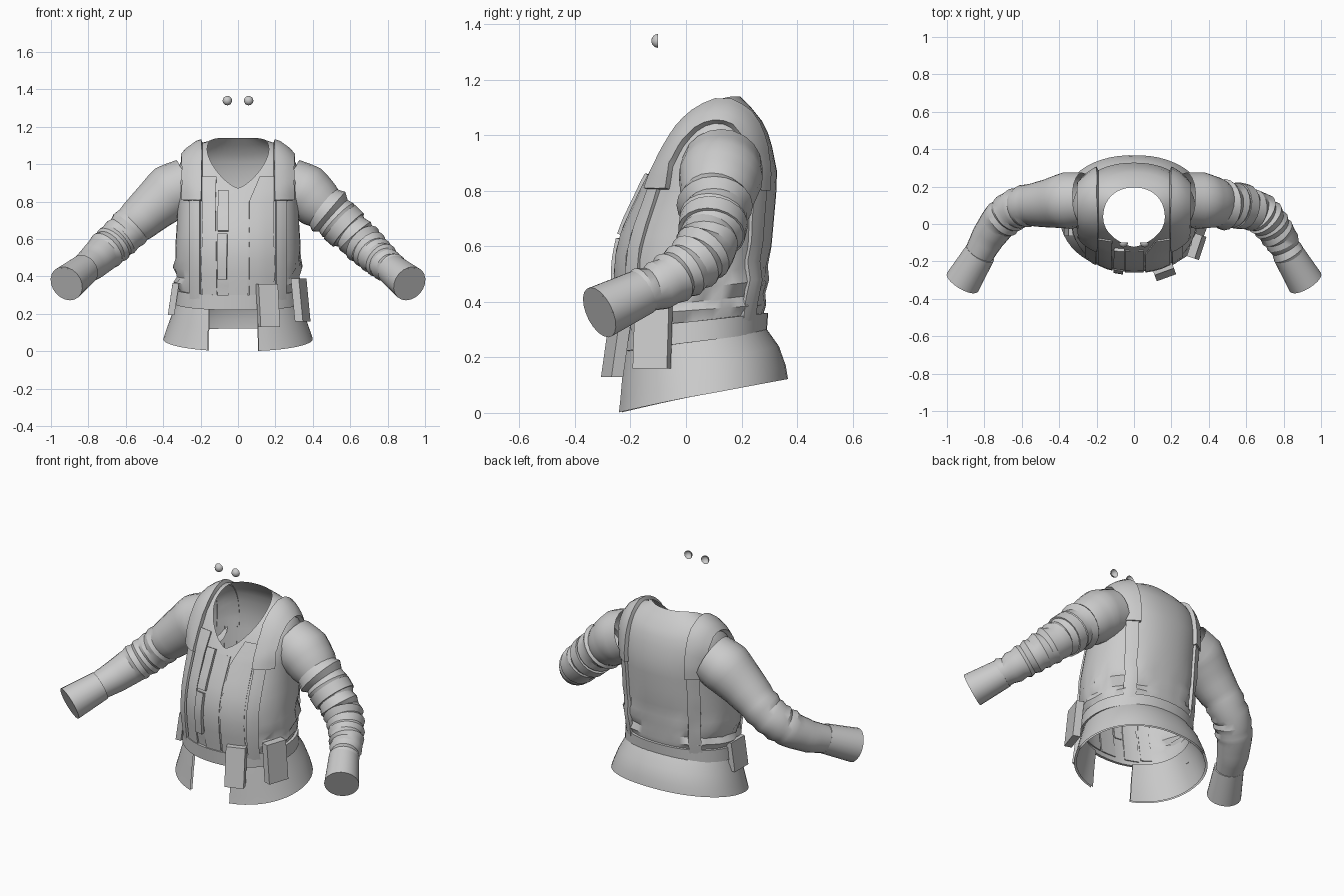
import bpy, bmesh, math, random
from mathutils import Vector
from mathutils.bvhtree import BVHTree

if "Cube" in bpy.data.objects:
    bpy.data.objects.remove(bpy.data.objects["Cube"])

random.seed(4)
cloth = bpy.data.materials.new("grey_cloth")
cloth.diffuse_color = (0.6, 0.6, 0.6, 1)
cloth.use_nodes = True
cloth.node_tree.nodes["Principled BSDF"].inputs["Base Color"].default_value = cloth.diffuse_color


def finish(name, bm, angle=35):
    bmesh.ops.recalc_face_normals(bm, faces=bm.faces[:])
    me = bpy.data.meshes.new(name)
    bm.to_mesh(me)
    me.materials.append(cloth)
    me.shade_smooth()
    me.set_sharp_from_angle(angle=math.radians(angle))
    ob = bpy.data.objects.new(name, me)
    bpy.context.collection.objects.link(ob)
    return bm


def loft(name, rings, closed=True, caps=False, angle=35):
    """Skin a list of equally long point rings."""
    bm = bmesh.new()
    vs = [[bm.verts.new(p) for p in r] for r in rings]
    n = len(rings[0])
    for a, b in zip(vs, vs[1:]):
        for i in range(n if closed else n - 1):
            j = (i + 1) % n
            bm.faces.new((a[i], a[j], b[j], b[i]))
    if caps:
        bm.faces.new(vs[0])
        bm.faces.new(vs[-1])
    return finish(name, bm, angle)


def body_point(ring, t, grow=0.0):
    """Point at angle t on a tilted oval: half width, front y/z, back y/z, side z, front taper."""
    a, yf, zf, yb, zb, zs, taper = ring
    c, s = math.cos(t), math.sin(t)
    p = taper if s < 0 else 0.9
    x = math.copysign(abs(c) ** p, c) * (a + grow)
    sy = math.copysign(abs(s) ** 0.95, s)
    y = (yf + yb) / 2 + sy * ((yb - yf) / 2 + grow)
    z = (zf + zb) / 2 + s * (zb - zf) / 2 + (zs - (zf + zb) / 2) * c * c
    return Vector((x, y, z))


# torso, from the waist up to the slanted V neck
N = 48
waist_low = (.322, -.225, .22, .275, .29, .255, .9)
waist_top = (.315, -.23, .30, .28, .36, .33, .9)
body = [waist_low, waist_top,
        (.338, -.24, .35, .292, .39, .37, .9),
        (.322, -.245, .38, .285, .43, .40, .9),
        (.340, -.25, .43, .30, .48, .45, .9),
        (.330, -.255, .48, .297, .53, .50, .9),
        (.335, -.255, .54, .308, .60, .57, .9),
        (.328, -.24, .62, .317, .70, .66, .9),
        (.325, -.215, .69, .325, .79, .75, .9),
        (.325, -.18, .76, .328, .87, .85, .9),
        (.330, -.152, .82, .31, .96, .94, .9),
        (.310, -.138, .845, .295, 1.01, 1.00, .95),
        (.275, -.13, .86, .275, 1.05, 1.05, 1.05),
        (.220, -.125, .868, .235, 1.10, 1.08, 1.25),
        (.165, -.122, .873, .195, 1.14, 1.08, 1.4)]
rings = []
for k, r in enumerate(body):
    ring = [body_point(r, 2 * math.pi * i / N) for i in range(N)]
    if 2 <= k <= 5:  # waist folds
        for p in ring:
            if abs(p.x) > .2 or p.y > 0:
                p += Vector((math.copysign(1, p.x), .5, 0)) * random.uniform(-.009, .009)
    rings.append(ring)
surface = BVHTree.FromBMesh(loft("jacket_body", rings))

# belt, doubled so that it has thickness
loft("belt", [[body_point(r, 2 * math.pi * i / N, g) for i in range(N)]
              for r, g in ((waist_low, 0), (waist_low, .016), (waist_top, .016), (waist_top, 0))])

# flared skirt with a gap at the front
skirt = [(.400, -.25, .0, .368, .122, .065, .9), (.385, -.245, .05, .36, .17, .11, .9),
         (.36, -.24, .12, .335, .24, .18, .9), (.325, -.228, .225, .285, .31, .265, .9)]


def skirt_ring(r, grow):
    start = -math.pi / 2 + math.asin(.095 / r[0])
    end = 1.5 * math.pi - math.asin(.145 / r[0])
    return [body_point(r, start + (end - start) * i / N, grow) for i in range(N + 1)]


loft("skirt", [skirt_ring(r, 0) for r in skirt] + [skirt_ring(r, -.012) for r in reversed(skirt)],
     closed=False)


# straps and panels laid on the torso
def section(rays, height):
    """Closed cross-section of a band where the rays meet the torso."""
    outer, inner = [], []
    for o, d in rays:
        loc, nor, _, _ = surface.ray_cast(o, d)
        if loc is None:
            return None
        if nor.dot(d) > 0:
            nor = -nor
        outer.append(loc + nor * height)
        inner.append(loc - nor * .006)
    return outer + inner[::-1]


def panel(name, rows, height, side=-1, steps=7):
    """Plate on the front (-1) or back (1); rows are (x0, x1, z)."""
    secs = []
    for a, b in zip(rows, rows[1:]):
        for k in range(steps + 1):
            x0, x1, z = (u + (v - u) * k / steps for u, v in zip(a, b))
            if k == 0 and secs:
                continue
            secs.append(section([(Vector((x0 + (x1 - x0) * i / 3, side * 2, z)),
                                  Vector((0, -side, 0))) for i in range(4)], height))
    loft(name, [s for s in secs if s], caps=True)


def shoulder_pad(name, x0, x1):
    secs = []
    for k in range(25):
        f = math.radians(-2 + 184 * k / 24)
        d = Vector((0, math.cos(f), math.sin(f)))
        secs.append(section([(Vector((x0 + (x1 - x0) * i / 4, .07, .81)) + d * 2, -d)
                             for i in range(5)], .024))
    loft(name, [s for s in secs if s], caps=True)


for s, tag in ((1, "right"), (-1, "left")):
    shoulder_pad(tag + "_shoulder_pad", s * .19, s * .285)
    panel(tag + "_front_strap", [(s * .20, s * .255, .84), (s * .20, s * .25, .26)], .014)
    panel(tag + "_back_strap", [(s * .20, s * .255, .84), (s * .19, s * .245, .33)], .016, side=1)
panel("right_vest_edge", [(.115, .19, .93), (.06, .19, .80), (.06, .19, .25)], .008)
panel("left_vest_edge", [(-.19, -.115, .93), (-.19, -.12, .80), (-.19, -.11, .25)], .008)
panel("placket", [(-.045, .05, .84), (-.05, .05, .25)], .006)
panel("upper_tab", [(-.105, -.05, .855), (-.105, -.05, .64)], .018)
panel("lower_tab", [(-.105, -.055, .625), (-.105, -.06, .385)], .018)


# sleeves
def tube(name, path, s, sides=20, angle=35):
    """Tube along (x, y, z, radius) stations, mirrored by s."""
    pts = [Vector(p[:3]) for p in path]
    out = []
    for i, p in enumerate(path):
        t = (pts[min(i + 1, len(pts) - 1)] - pts[max(i - 1, 0)]).normalized()
        u = t.cross(Vector((0, 0, 1))).normalized()
        v = u.cross(t)
        ring = []
        for k in range(sides):
            w = 2 * math.pi * k / sides
            q = pts[i] + (u * math.cos(w) + v * math.sin(w)) * p[3]
            ring.append(Vector((q.x * s, q.y, q.z)))
        out.append(ring)
    loft(name, out, angle=angle)


arm = [(.27, .13, .89, .145), (.36, .125, .85, .152), (.46, .11, .765, .13), (.56, .10, .675, .112),
       (.65, .075, .59, .106), (.72, .015, .525, .100), (.78, -.07, .47, .090), (.84, -.18, .425, .076)]


def wrinkled(first, last, depth):
    """Add stations, with alternating folds between two of them."""
    out = []
    for i, (a, b) in enumerate(zip(arm, arm[1:])):
        for k in range(4):
            p = [u + (v - u) * k / 4 for u, v in zip(a, b)]
            if first <= i < last:
                p[3] *= 1 + depth * (1 if k % 2 else -.6) * random.uniform(.5, 1)
                p[2] += random.uniform(-.5, .5) * depth * .1
                p[1] += random.uniform(-.5, .5) * depth * .1
            out.append(p)
    return out + [list(arm[-1])]


tube("right_sleeve", wrinkled(2, 7, .10), 1, angle=30)
tube("left_sleeve", wrinkled(3, 5, .06), -1, angle=30)
tube("arm_band", [(.545, .10, .69, .105), (.545, .10, .69, .124),
                  (.59, .092, .648, .122), (.59, .092, .648, .105)], 1)
for s, tag in ((1, "right"), (-1, "left")):
    tube(tag + "_cuff", [(.822, -.155, .437, .070), (.822, -.155, .437, .084), (.917, -.312, .362, .097),
                         (.917, -.312, .362, .090), (.83, -.168, .431, .072)], s)


# belt pouches
def pouch(name, centre, size, turn, lean):
    bm = bmesh.new()
    bmesh.ops.create_cube(bm, size=1)
    for v in bm.verts:
        v.co = Vector(v.co * Vector(size))
        v.co.y += lean * v.co.z
        x, y = v.co.x, v.co.y
        v.co.x = x * math.cos(turn) - y * math.sin(turn)
        v.co.y = x * math.sin(turn) + y * math.cos(turn)
        v.co += Vector(centre)
    finish(name, bm)


pouch("front_pouch", (.16, -.25, .245), (.11, .045, .23), .35, .15)
pouch("right_pouch", (.335, -.12, .275), (.13, .045, .23), 1.25, .1)
pouch("left_pouch", (-.345, .0, .28), (.13, .035, .17), -1.57, .15)

# pair of small domes above the neck
for s, tag in ((1, "right"), (-1, "left")):
    bm = bmesh.new()
    bmesh.ops.create_uvsphere(bm, u_segments=16, v_segments=12, radius=.025)
    bmesh.ops.bisect_plane(bm, geom=bm.verts[:] + bm.edges[:] + bm.faces[:], plane_co=(0, 0, 0),
                           plane_no=(0, 1, 0), clear_outer=True)
    bmesh.ops.translate(bm, verts=bm.verts[:], vec=(s * .057, -.1, 1.34))
    finish(tag + "_dome", bm)
